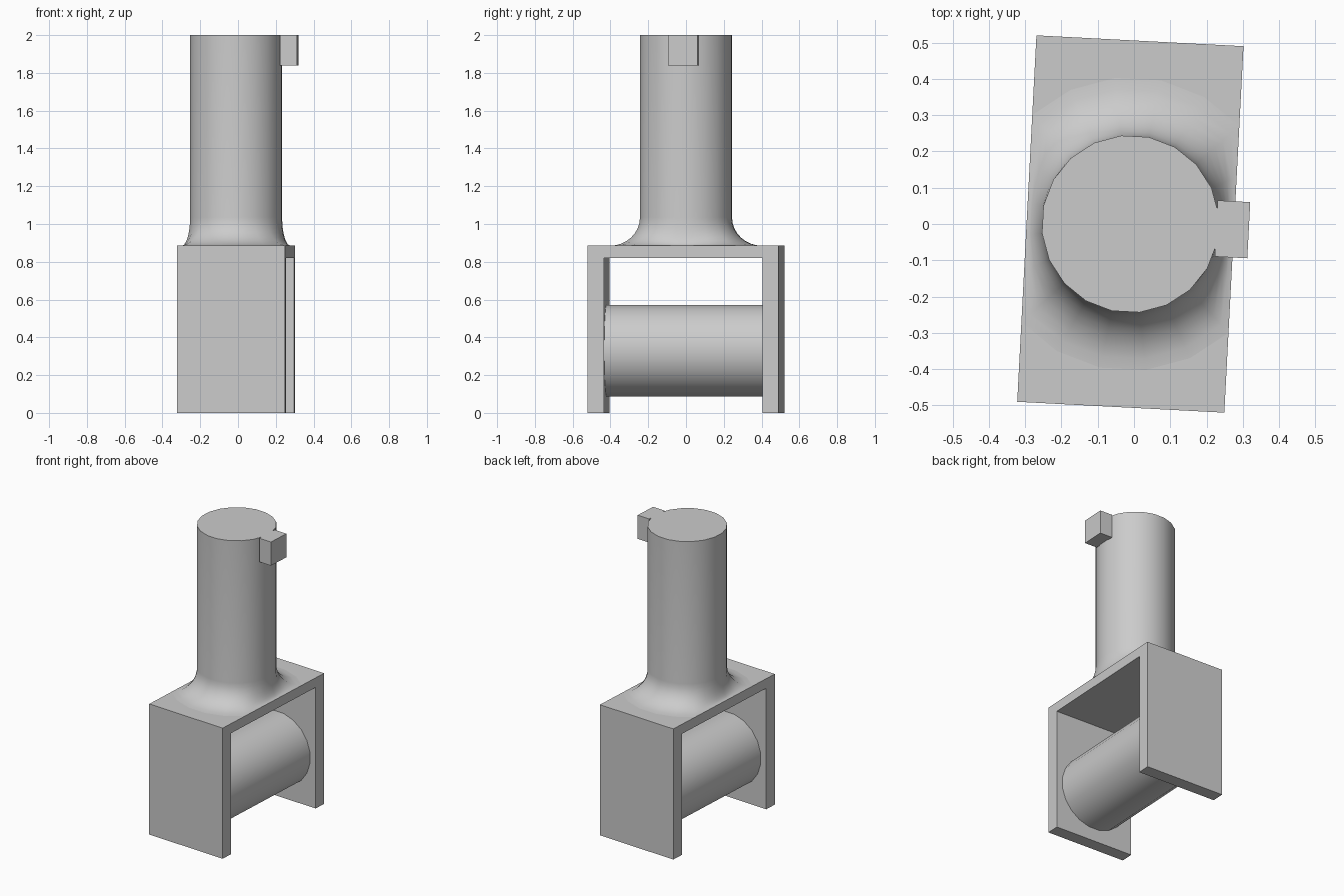
import bpy, bmesh
from math import sin, cos, pi, radians
from mathutils import Matrix, Vector

cube = bpy.data.objects.get("Cube")
if cube:
    bpy.data.objects.remove(cube, do_unlink=True)

SIDES = 20
HALF_W, HALF_L = 0.286, 0.506      # frame half width and half length
TOP, DECK, WALL = 0.885, 0.82, 0.085
RADIUS = 0.245
PLACE = Matrix.Translation((-0.01, 0, 0)) @ Matrix.Rotation(radians(-3), 4, "Z")

GREY = (0.6, 0.6, 0.6, 1)
metal = bpy.data.materials.new("plain grey")
metal.use_nodes = True
metal.diffuse_color = GREY
metal.node_tree.nodes["Principled BSDF"].inputs["Base Color"].default_value = GREY


def finish(name, bm, smooth=False):
    bmesh.ops.recalc_face_normals(bm, faces=bm.faces)
    mesh = bpy.data.meshes.new(name)
    bm.to_mesh(mesh)
    bm.free()
    mesh.materials.append(metal)
    obj = bpy.data.objects.new(name, mesh)
    obj.matrix_world = PLACE
    bpy.context.collection.objects.link(obj)
    if smooth:
        bpy.ops.object.select_all(action="DESELECT")
        obj.select_set(True)
        bpy.context.view_layer.objects.active = obj
        bpy.ops.object.shade_smooth_by_angle(angle=radians(35))
    return obj


def loft(rings):
    """Skin a stack of closed rings and cap both ends."""
    bm = bmesh.new()
    loops = [[bm.verts.new(p) for p in ring] for ring in rings]
    for a, b in zip(loops, loops[1:]):
        for i in range(len(a)):
            j = (i + 1) % len(a)
            bm.faces.new((a[i], a[j], b[j], b[i]))
    bm.faces.new(loops[0])
    bm.faces.new(loops[-1])
    return bm


angles = [2 * pi * (i + 0.5) / SIDES for i in range(SIDES)]

# Fork frame: an upside-down U profile extruded across the width
inner = HALF_L - WALL
profile = [(-HALF_L, 0), (-inner, 0), (-inner, DECK), (inner, DECK),
           (inner, 0), (HALF_L, 0), (HALF_L, TOP), (-HALF_L, TOP)]
finish("fork_frame", loft([[(x, y, z) for y, z in profile]
                           for x in (-HALF_W, HALF_W)]))

# Shaft: round post with a flared foot that is held within the frame's width
FLARE, FLARE_H, STEPS = 0.405, 0.15, 8
rings = []
for s in range(STEPS + 1):
    t = s / STEPS * pi / 2
    ring = []
    for a in angles:
        foot = min(FLARE, HALF_W / abs(cos(a)))
        r = foot - (foot - RADIUS) * sin(t)
        ring.append((r * cos(a), r * sin(a), TOP + FLARE_H * (1 - cos(t))))
    rings.append(ring)
rings.append([(RADIUS * cos(a), RADIUS * sin(a), 2) for a in angles])
finish("flared_shaft", loft(rings), smooth=True)

# Roller: horizontal cylinder held between the fork walls
finish("roller", loft([[(RADIUS * cos(a), y, 0.33 + RADIUS * sin(a)) for a in angles]
                       for y in (-0.5, 0.5)]), smooth=True)

# Lug: small block on the side of the shaft top
bm = bmesh.new()
bmesh.ops.create_cube(bm, size=1)
bmesh.ops.scale(bm, vec=(0.09, 0.155, 0.16), verts=bm.verts)
bmesh.ops.translate(bm, vec=Vector((0.282, 0, 1.92)), verts=bm.verts)
finish("side_lug", bm)
